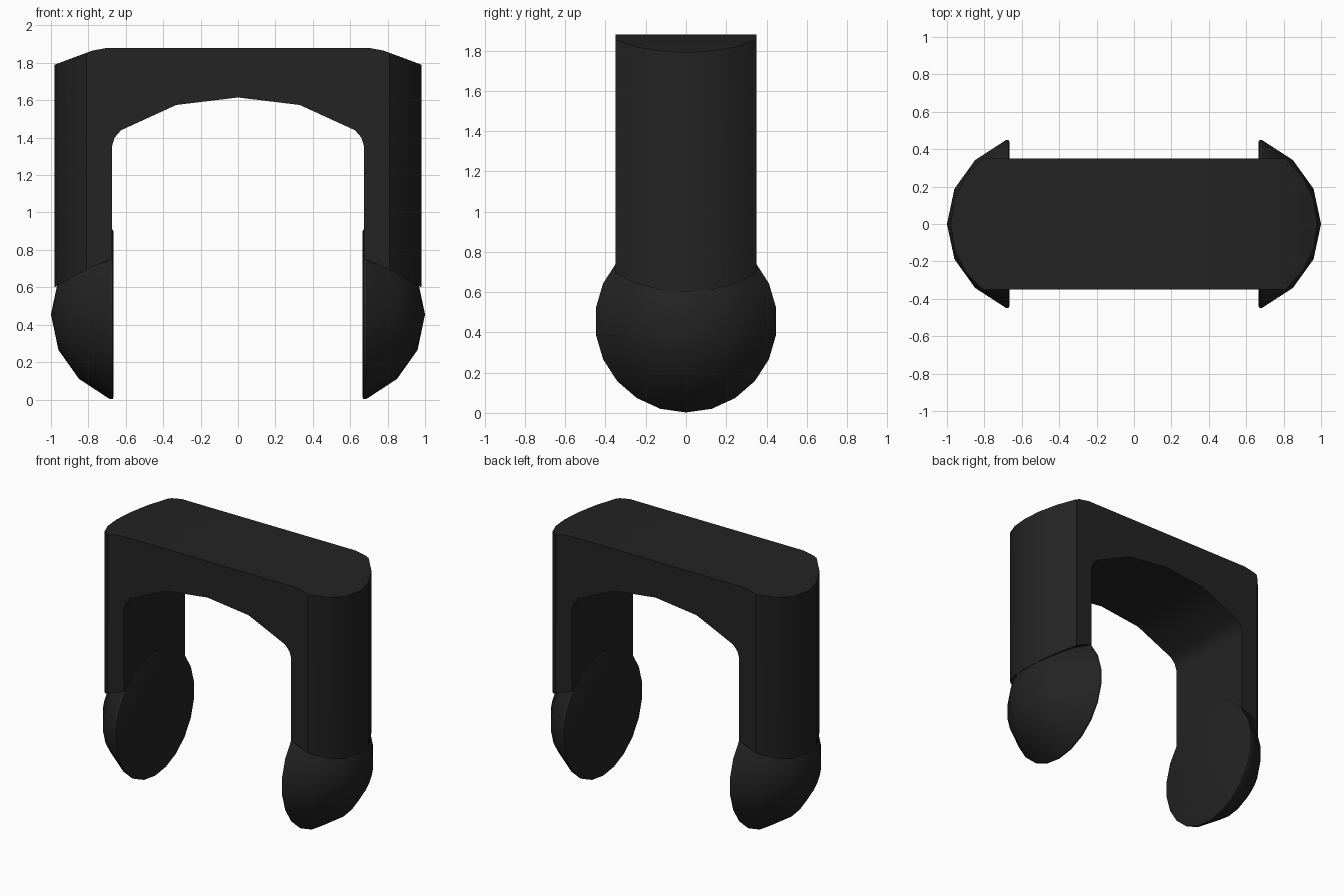
import bpy, bmesh
from math import sin, cos, asin, pi, radians
from mathutils import Vector

cube = bpy.data.objects.get("Cube")
if cube:
    bpy.data.objects.remove(cube, do_unlink=True)

black = bpy.data.materials.new("soft_black")
black.use_nodes = True
black.diffuse_color = (0.017, 0.017, 0.017, 1)
black.node_tree.nodes["Principled BSDF"].inputs["Base Color"].default_value = black.diffuse_color


def finish(name, bm):
    bmesh.ops.recalc_face_normals(bm, faces=bm.faces)
    mesh = bpy.data.meshes.new(name)
    bm.to_mesh(mesh)
    bm.free()
    mesh.materials.append(black)
    obj = bpy.data.objects.new(name, mesh)
    bpy.context.collection.objects.link(obj)
    bpy.ops.object.select_all(action="DESELECT")
    obj.select_set(True)
    bpy.context.view_layer.objects.active = obj
    bpy.ops.object.shade_smooth_by_angle(angle=radians(30))
    return obj


# Arched frame: half outline (x, z) mirrored, then extruded through the depth
HALF_DEPTH = 0.35
half = [(0.33, 1.575), (0.625, 1.44), (0.66, 1.40), (0.675, 1.35),
        (0.675, 0.75), (0.78, 0.71), (1.0, 0.59), (1.0, 1.783),
        (0.78, 1.865), (0.70, 1.88)]
outline = [(0, 1.615)] + half + [(-x, z) for x, z in reversed(half)]
bm = bmesh.new()
face = bm.faces.new([bm.verts.new((x, -HALF_DEPTH, z)) for x, z in outline])
new = bmesh.ops.extrude_face_region(bm, geom=[face])["geom"]
bmesh.ops.translate(bm, vec=(0, 2 * HALF_DEPTH, 0),
                    verts=[g for g in new if isinstance(g, bmesh.types.BMVert)])

# Round the outer sides of both legs with a ring of planar cuts
RADIUS, CENTRE, STEPS = 0.445, 0.535, 6
spread = asin(HALF_DEPTH / RADIUS)
arc = [spread * (2 * i / STEPS - 1) for i in range(STEPS + 1)]
for side in (1, -1):
    for a, b in zip(arc, arc[1:]):
        mid = (a + b) / 2
        point = Vector((side * (CENTRE + RADIUS * cos(a)), RADIUS * sin(a), 0))
        cut = bmesh.ops.bisect_plane(
            bm, geom=bm.verts[:] + bm.edges[:] + bm.faces[:], plane_co=point,
            plane_no=(side * cos(mid), sin(mid), 0), clear_outer=True)
        edges = [g for g in cut["geom_cut"] if isinstance(g, bmesh.types.BMEdge)]
        bmesh.ops.holes_fill(bm, edges=edges, sides=0)
finish("arched_frame", bm)


# Domed feet: (x, radius) profile revolved round the sideways axis
def domed_foot(name, side, segments=22, height=0.455):
    profile = [(0.665, 0.44), (0.67, 0.453), (0.685, 0.453), (0.85, 0.345), (0.96, 0.19)]
    bm = bmesh.new()
    rings = []
    for x, r in profile:
        rings.append([bm.verts.new((side * x, r * sin(2 * pi * i / segments),
                                    height - r * cos(2 * pi * i / segments)))
                      for i in range(segments)])
    tip = bm.verts.new((side, 0, height))
    bm.faces.new(rings[0])
    for i in range(segments):
        j = (i + 1) % segments
        for low, high in zip(rings, rings[1:]):
            bm.faces.new((low[i], low[j], high[j], high[i]))
        bm.faces.new((rings[-1][i], rings[-1][j], tip))
    return finish(name, bm)


domed_foot("left_domed_foot", 1)
domed_foot("right_domed_foot", -1)
